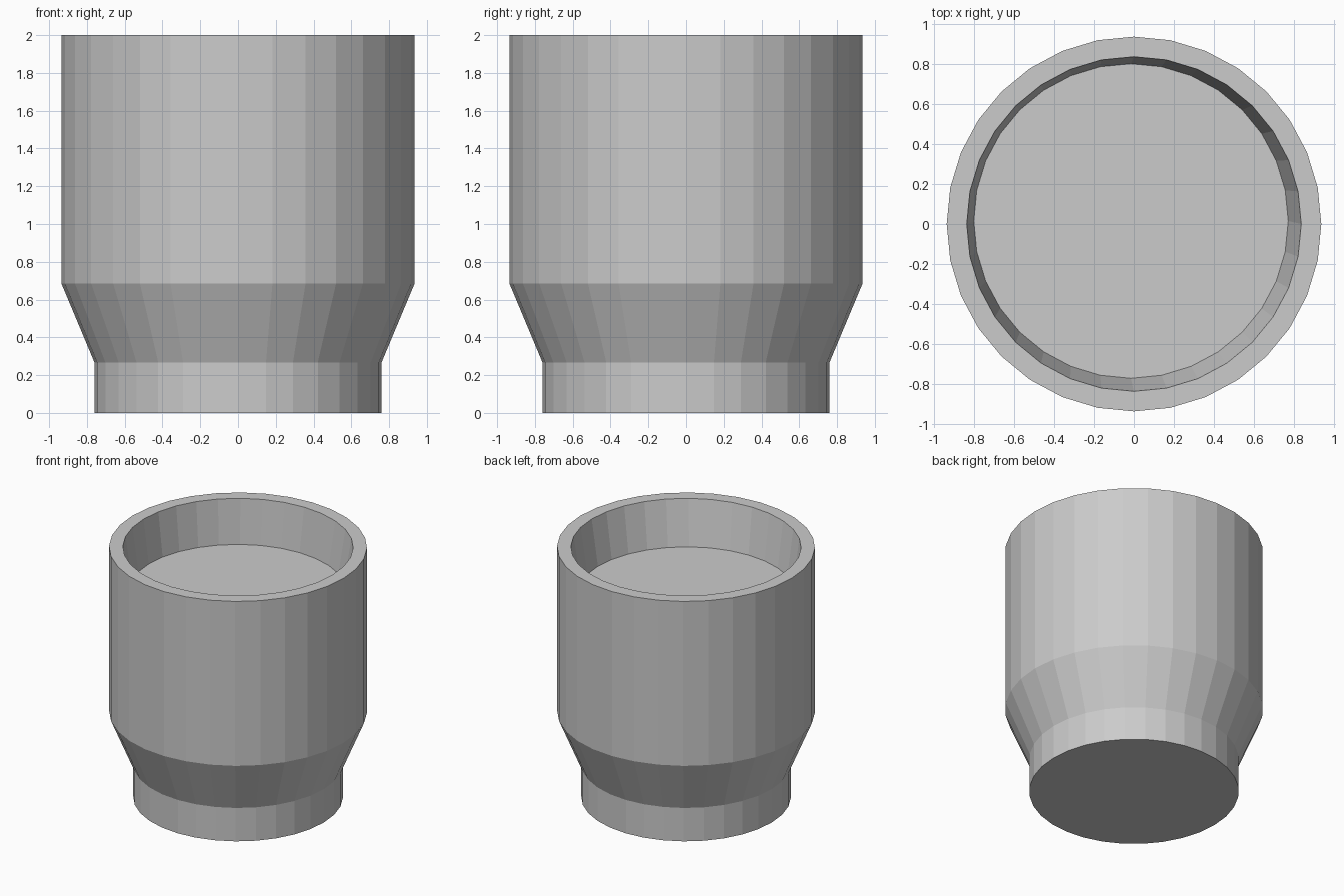
import bpy, bmesh
from math import sin, cos, tau

if "Cube" in bpy.data.objects:
    bpy.data.objects.remove(bpy.data.objects["Cube"])

SIDES = 32
# Rings from the base, up the outside, over the rim and down to the recessed floor:
# radius, height, x offset, y offset
RINGS = [
    (0.76, 0.0, 0, 0),
    (0.76, 0.267, 0, 0),
    (0.935, 0.685, 0, 0),
    (0.935, 2.0, 0, 0),
    (0.835, 2.0, 0, 0),
    (0.785, 1.645, -0.015, 0.015),   # floor sits slightly off centre
]

bm = bmesh.new()
loops = []
for r, z, ox, oy in RINGS:
    loops.append([bm.verts.new((ox + r * cos(tau * i / SIDES),
                                oy + r * sin(tau * i / SIDES), z))
                  for i in range(SIDES)])

# Walls and rim
for a, b in zip(loops, loops[1:]):
    for i in range(SIDES):
        j = (i + 1) % SIDES
        bm.faces.new((a[i], a[j], b[j], b[i]))

# Underside and recessed floor
bm.faces.new(loops[0][::-1])
bm.faces.new(loops[-1])
bmesh.ops.recalc_face_normals(bm, faces=bm.faces)

mesh = bpy.data.meshes.new("cup")
bm.to_mesh(mesh)
bm.free()
cup = bpy.data.objects.new("cup", mesh)
bpy.context.collection.objects.link(cup)
